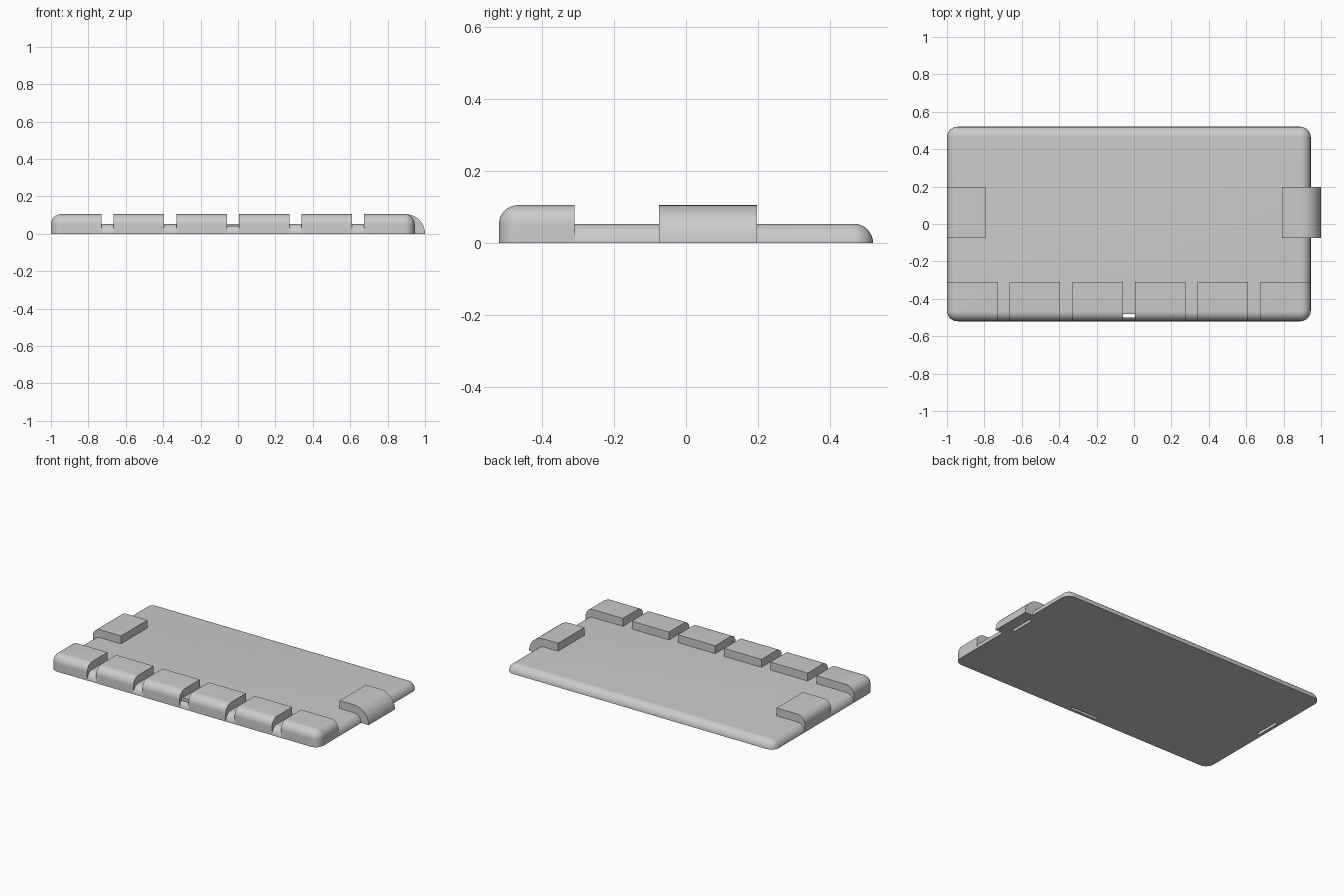
import bpy, bmesh, math

cube = bpy.data.objects.get("Cube")
if cube:
    bpy.data.objects.remove(cube, do_unlink=True)

grey = bpy.data.materials.new("light grey")
grey.use_nodes = True
grey.diffuse_color = (0.6, 0.6, 0.6, 1)
grey.node_tree.nodes["Principled BSDF"].inputs["Base Color"].default_value = (0.6, 0.6, 0.6, 1)

STEPS = 10
CORNER = 0.056


def outline(x0, x1, y0, y1, sides, radius):
    """Rectangle whose corners are rounded where two rounded sides meet."""
    pts = []
    corners = [(x1, y1, "RB", 0), (x0, y1, "LB", 90), (x0, y0, "LF", 180), (x1, y0, "RF", 270)]
    for x, y, pair, start in corners:
        if not all(s in sides for s in pair):
            pts.append((x, y))
            continue
        cx = x - radius if "R" in pair else x + radius
        cy = y - radius if "B" in pair else y + radius
        for i in range(STEPS + 1):
            a = math.radians(start + 90 * i / STEPS)
            pts.append((cx + radius * math.cos(a), cy + radius * math.sin(a)))
    return pts


def pad(name, x0, x1, y0, y1, height, radius, sides):
    """Block on the ground with its top edge rounded on the given sides."""
    layers = [(0, 0)] if height > radius else []
    for i in range(STEPS + 1):
        a = math.pi / 2 * i / STEPS
        layers.append((radius * (1 - math.cos(a)), height - radius + radius * math.sin(a)))
    bm = bmesh.new()
    rings = []
    for inset, z in layers:
        grow = {s: inset if s in sides else 0 for s in "LRFB"}
        pts = outline(x0 + grow["L"], x1 - grow["R"], y0 + grow["F"], y1 - grow["B"],
                      sides, max(CORNER - inset, 0.001))
        rings.append([bm.verts.new((x, y, z)) for x, y in pts])
    n = len(rings[0])
    for low, high in zip(rings, rings[1:]):
        for i in range(n):
            j = (i + 1) % n
            bm.faces.new((low[i], low[j], high[j], high[i]))
    bm.faces.new(rings[0][::-1])
    bm.faces.new(rings[-1])
    mesh = bpy.data.meshes.new(name)
    bm.to_mesh(mesh)
    bm.free()
    mesh.materials.append(grey)
    ob = bpy.data.objects.new(name, mesh)
    bpy.context.collection.objects.link(ob)
    return ob


def slot_cutter(x, y, sx, sy):
    bpy.ops.mesh.primitive_cube_add(size=1, location=(x, y, 0))
    ob = bpy.context.object
    ob.name = "slot_cutter"
    ob.scale = (sx, sy, 0.13)
    ob.hide_render = True
    return ob


# Base plate
parts = [pad("base_plate", -1, 0.945, -0.52, 0.52, 0.053, 0.053, "LRFB")]

# Row of raised blocks along the front
for i in range(6):
    x = -1 + i * 0.335
    sides = "F" + ("L" if i == 0 else "R" if i == 5 else "")
    parts.append(pad(f"front_block_{i + 1}", x, x + 0.27, -0.52, -0.31, 0.105, 0.053, sides))

# Side tabs: one flush, one overhanging
parts.append(pad("right_tab", -1, -0.795, -0.075, 0.197, 0.105, 0.053, "L"))
parts.append(pad("left_tab", 0.79, 1.0, -0.075, 0.197, 0.105, 0.104, "R"))

# Narrow slots cut up from the underside
cutters = [slot_cutter(-0.03, -0.49, 0.2, 0.02),
           slot_cutter(-0.97, 0.06, 0.02, 0.17),
           slot_cutter(0.915, 0.06, 0.02, 0.17)]
bpy.context.view_layer.update()

for ob in parts:
    bpy.ops.object.select_all(action="DESELECT")
    ob.select_set(True)
    bpy.context.view_layer.objects.active = ob
    for cutter in cutters:
        mod = ob.modifiers.new("slot", "BOOLEAN")
        mod.operation = "DIFFERENCE"
        mod.solver = "EXACT"
        mod.object = cutter
        bpy.ops.object.modifier_apply(modifier=mod.name)
    bpy.ops.object.shade_smooth_by_angle(angle=math.radians(35))

for cutter in cutters:
    bpy.data.objects.remove(cutter, do_unlink=True)
